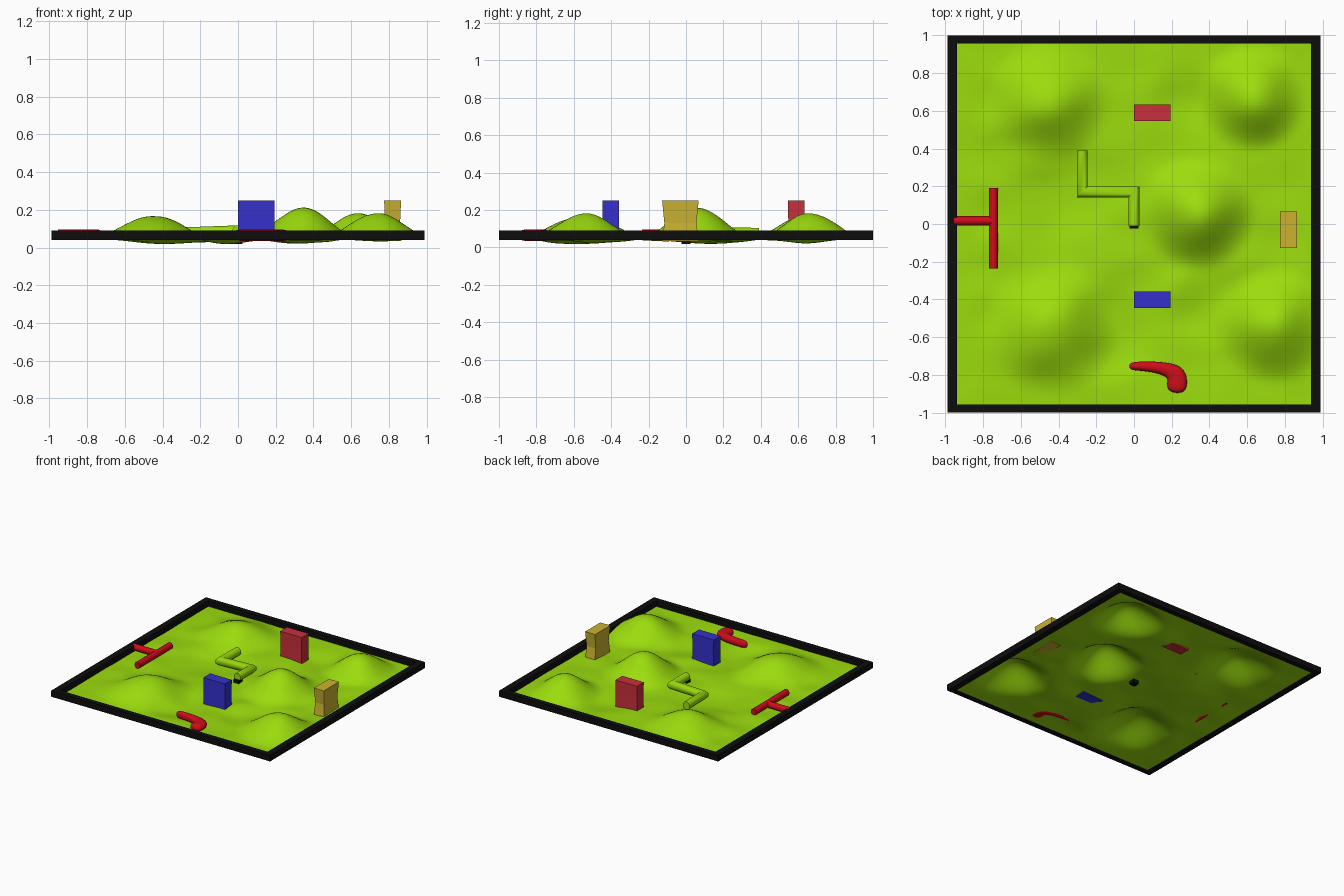
import bpy, bmesh, math
from mathutils import Vector, noise

if "Cube" in bpy.data.objects:
    bpy.data.objects.remove(bpy.data.objects["Cube"])


def material(name, rgb):
    m = bpy.data.materials.new(name)
    m.diffuse_color = (*rgb, 1)
    m.use_nodes = True
    m.node_tree.nodes["Principled BSDF"].inputs["Base Color"].default_value = m.diffuse_color
    return m


GREEN = material("grass_green", (0.33, 0.72, 0.004))
BLACK = material("border_black", (0.004, 0.004, 0.004))
RED = material("bright_red", (0.62, 0.004, 0.01))
CRIMSON = material("crate_red", (0.58, 0.03, 0.045))
BLUE = material("crate_blue", (0.035, 0.03, 0.6))
YELLOW = material("crate_yellow", (0.6, 0.45, 0.03))


def finish(name, bm, mat, smooth=False):
    bmesh.ops.recalc_face_normals(bm, faces=bm.faces)
    me = bpy.data.meshes.new(name)
    bm.to_mesh(me)
    bm.free()
    ob = bpy.data.objects.new(name, me)
    bpy.context.collection.objects.link(ob)
    me.materials.append(mat)
    if smooth:
        me.polygons.foreach_set("use_smooth", [True] * len(me.polygons))
    return ob


def add_box(bm, lo, hi):
    lo, hi = Vector(lo), Vector(hi)
    vs = bmesh.ops.create_cube(bm, size=1)["verts"]
    for v in vs:
        v.co = (lo + hi) / 2 + v.co * (hi - lo)


def box(name, lo, hi, mat):
    bm = bmesh.new()
    add_box(bm, lo, hi)
    return finish(name, bm, mat)


# rolling ground sheet: hills and hollows as (x, y, height, radius)
BUMPS = [(0.34, 0.06, 0.165, 0.32), (0.63, 0.67, 0.14, 0.30),
         (-0.46, 0.65, 0.12, 0.34), (0.74, -0.54, 0.13, 0.32),
         (-0.44, -0.55, 0.125, 0.38),
         (-0.12, -0.58, -0.034, 0.28), (0.40, -0.45, -0.025, 0.25),
         (0.28, 0.62, -0.025, 0.25), (-0.35, 0.12, -0.02, 0.35)]


def ground_height(x, y):
    z = 0.045
    for bx, by, h, r in BUMPS:
        t = math.hypot(x - bx, y - by) / r
        if t < 1:
            z += h * (0.5 + 0.5 * math.cos(math.pi * t))
    fade = min(1, 5 * (0.98 - max(abs(x), abs(y))))
    z += 0.016 * fade * noise.noise(Vector((x * 4, y * 5, 3.7)))
    return max(z, 0.0)


bm = bmesh.new()
bmesh.ops.create_grid(bm, x_segments=72, y_segments=72, size=0.975)
for v in bm.verts:
    v.co.z = ground_height(v.co.x, v.co.y)
finish("ground", bm, GREEN, True)

# black border rails
for s, side in ((-1, "left"), (1, "right")):
    a, b = sorted((s * 0.938, s * 0.99))
    box(side + "_rail", (a, -1, 0.04), (b, 1, 0.09), BLACK)
for s, side in ((-1, "front"), (1, "back")):
    a, b = sorted((s * 0.957, s * 1.0))
    box(side + "_rail", (-0.99, a, 0.0405), (0.99, b, 0.0895), BLACK)

# small marker cube under the middle
box("centre_block", (-0.025, -0.025, 0.018), (0.025, 0.025, 0.068), BLACK)


# standing crates, slightly pinched above the ground
def crate(name, cx, cy, w, d, mat, pinch):
    bm = bmesh.new()
    rings = []
    for z, k in ((0.035, 1), (0.13, pinch), (0.25, 1)):
        rings.append([bm.verts.new((cx + sx * w / 2 * k, cy + sy * d / 2 * k, z))
                      for sx, sy in ((-1, -1), (1, -1), (1, 1), (-1, 1))])
    for lo, hi in zip(rings, rings[1:]):
        for i in range(4):
            j = (i + 1) % 4
            bm.faces.new((lo[i], lo[j], hi[j], hi[i]))
    bm.faces.new(rings[0])
    bm.faces.new(rings[-1])
    finish(name, bm, mat)


crate("red_crate", 0.097, 0.59, 0.195, 0.088, CRIMSON, 0.98)
crate("blue_crate", 0.097, -0.402, 0.195, 0.088, BLUE, 0.99)
crate("yellow_crate", 0.82, -0.03, 0.09, 0.195, YELLOW, 0.88)


# rounded bar swept along a flat path with mitred corners
def swept_bar(name, pts, rx, rz, sides, mat):
    pts = [Vector(p) for p in pts]
    bm = bmesh.new()
    rings = []
    for i, p in enumerate(pts):
        a = (p - pts[max(i - 1, 0)]).xy
        b = (pts[min(i + 1, len(pts) - 1)] - p).xy
        a = a.normalized() if a.length else b.normalized()
        b = b.normalized() if b.length else a
        t = (a + b).normalized()
        n = Vector((-t.y, t.x, 0)) / max(t.dot(a), 0.3)
        ring = []
        for k in range(sides):
            ang = 2 * math.pi * (k + 0.5) / sides
            ring.append(bm.verts.new(p + n * rx * math.cos(ang)
                                     + Vector((0, 0, rz * math.sin(ang)))))
        rings.append(ring)
    for r, q in zip(rings, rings[1:]):
        for k in range(sides):
            j = (k + 1) % sides
            bm.faces.new((r[k], r[j], q[j], q[k]))
    bm.faces.new(rings[0])
    bm.faces.new(rings[-1])
    ob = finish(name, bm, mat)
    bpy.context.view_layer.objects.active = ob
    ob.select_set(True)
    bpy.ops.object.shade_smooth_by_angle(angle=math.radians(50))
    ob.select_set(False)


swept_bar("zigzag_wall", [(-0.275, 0.39, 0.072), (-0.275, 0.17, 0.075),
                          (0, 0.17, 0.085), (0, -0.01, 0.085)],
          0.031, 0.035, 8, GREEN)
swept_bar("tee_bar", [(-0.746, -0.235, 0.07), (-0.746, 0.19, 0.07)],
          0.025, 0.027, 12, RED)
swept_bar("tee_stem", [(-0.955, 0.017, 0.07), (-0.746, 0.017, 0.07)],
          0.025, 0.027, 12, RED)

# rounded club: handle with a drooping head, cross-sections as (x, y, half width)
SECTIONS = [(-0.03, -0.755, 0.022), (0.03, -0.753, 0.026), (0.14, -0.76, 0.034),
            (0.225, -0.785, 0.058), (0.23, -0.84, 0.062), (0.225, -0.90, 0.048)]
DIRS = [(1, 0), (1, 0), (1, -0.15), (0.6, -0.75), (0, -1), (-0.1, -1)]
bm = bmesh.new()
rings = []
for (x, y, w), d in zip(SECTIONS, DIRS):
    t = Vector((*d, 0)).normalized()
    n = Vector((-t.y, t.x, 0))
    rings.append([bm.verts.new(Vector((x, y, z)) + n * w * s)
                  for s, z in ((-1, 0.032), (1, 0.032), (1, 0.098), (-1, 0.098))])
for r, q in zip(rings, rings[1:]):
    for k in range(4):
        j = (k + 1) % 4
        bm.faces.new((r[k], r[j], q[j], q[k]))
bm.faces.new(rings[0])
bm.faces.new(rings[-1])
club = finish("club", bm, RED, True)
sub = club.modifiers.new("rounding", "SUBSURF")
sub.levels = sub.render_levels = 3
